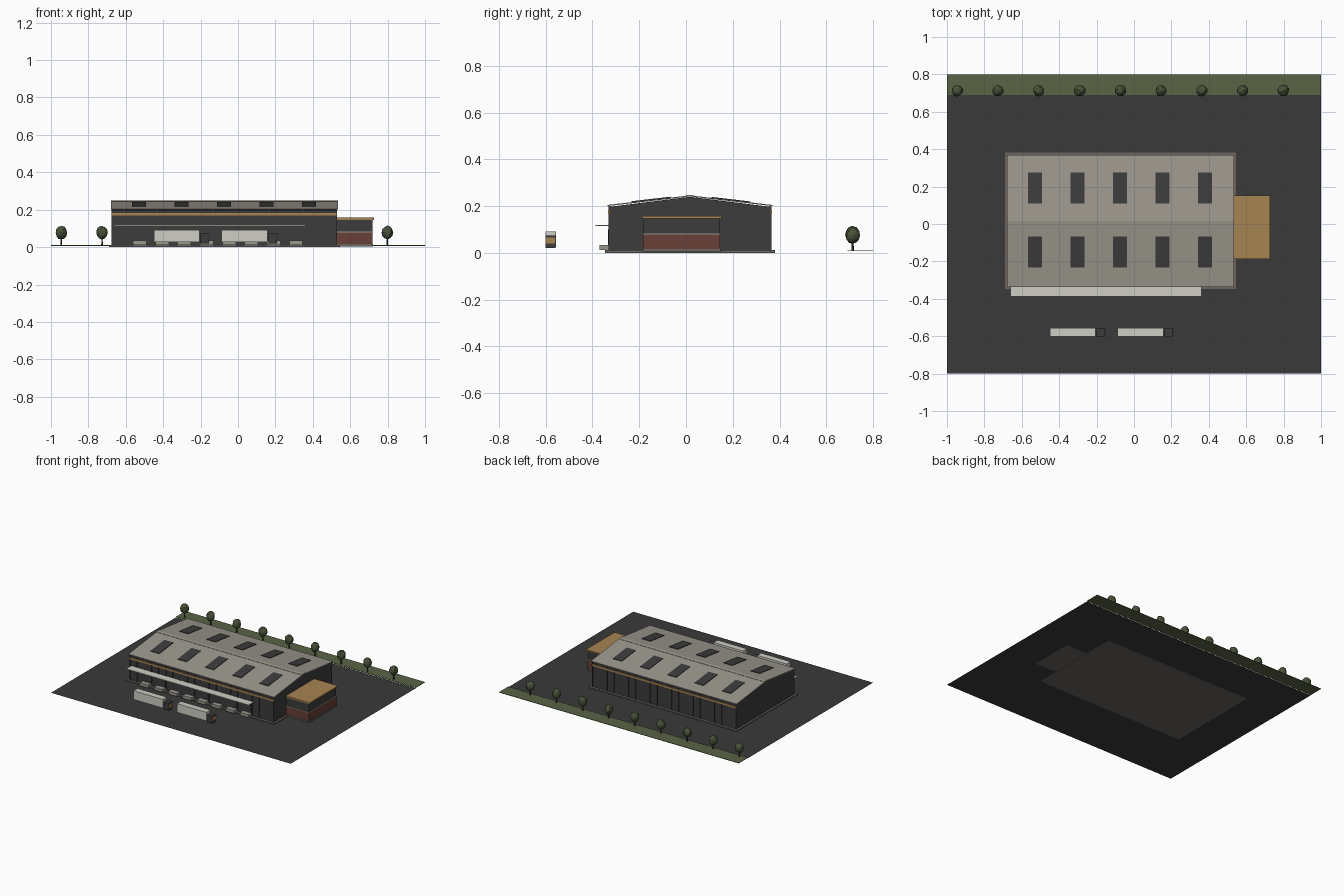
import bpy, bmesh, random
from mathutils import Matrix, Vector

random.seed(4)
cube = bpy.data.objects.get("Cube")
if cube:
    bpy.data.objects.remove(cube, do_unlink=True)


def material(name, r, g, b):
    m = bpy.data.materials.new(name)
    m.use_nodes = True
    m.diffuse_color = (r, g, b, 1)
    m.node_tree.nodes["Principled BSDF"].inputs["Base Color"].default_value = (r, g, b, 1)
    return m


ASPHALT = material("asphalt", .042, .042, .042)
GRASS = material("grass", .1, .125, .06)
ROOF = material("roof_grey", .33, .31, .27)
WALL = material("charcoal", .045, .045, .046)
TAN = material("ochre", .38, .23, .085)
BRICK = material("brick_red", .14, .05, .04)
LIGHT = material("off_white", .62, .62, .56)
SLAB = material("concrete", .15, .13, .115)
LEAF = material("leaf_green", .065, .085, .04)
BARK = material("bark", .05, .035, .025)


def finish(bm, name, mat):
    bmesh.ops.recalc_face_normals(bm, faces=bm.faces)
    mesh = bpy.data.meshes.new(name)
    bm.to_mesh(mesh)
    bm.free()
    mesh.materials.append(mat)
    ob = bpy.data.objects.new(name, mesh)
    bpy.context.collection.objects.link(ob)
    return ob


def box(name, mat, x, y, z):
    """Box from (low, high) pairs."""
    bm = bmesh.new()
    size = Vector([b - a for a, b in (x, y, z)])
    mid = Vector([(a + b) / 2 for a, b in (x, y, z)])
    bmesh.ops.create_cube(bm, size=1, matrix=Matrix.Translation(mid) @ Matrix.Diagonal(size).to_4x4())
    return finish(bm, name, mat)


def prism(name, mat, profile, x):
    """Extrude a (y, z) profile along x."""
    bm = bmesh.new()
    face = bm.faces.new([bm.verts.new((x[0], y, z)) for y, z in profile])
    new = bmesh.ops.extrude_face_region(bm, geom=[face])["geom"]
    moved = [v for v in new if isinstance(v, bmesh.types.BMVert)]
    bmesh.ops.translate(bm, verts=moved, vec=(x[1] - x[0], 0, 0))
    return finish(bm, name, mat)


def plane(name, mat, x, y, z):
    bm = bmesh.new()
    bm.faces.new([bm.verts.new((a, b, z)) for a, b in
                  ((x[0], y[0]), (x[1], y[0]), (x[1], y[1]), (x[0], y[1]))])
    return finish(bm, name, mat)


# Site
plane("yard", ASPHALT, (-1, 1), (-.8, .69), .005)
box("grass_verge", GRASS, (-1, 1), (.69, .8), (.007, .01))
box("foundation", SLAB, (-.69, .545), (-.347, .381), (0, .012))

# Hall
CY, HALF, EAVE, RIDGE = .017, .345, .2, .241
X0, X1 = -.675, .53
prism("hall_walls", WALL, [(CY - HALF, .01), (CY + HALF, .01), (CY + HALF, EAVE - .003),
                           (CY, RIDGE - .001), (CY - HALF, EAVE - .003)], (X0, X1))
R = HALF + .008
prism("roof", ROOF, [(CY - R, EAVE), (CY, RIDGE), (CY + R, EAVE),
                     (CY + R, EAVE + .005), (CY, RIDGE + .005), (CY - R, EAVE + .005)],
      (X0 - .005, X1 + .005))


def roof_z(y):
    return RIDGE + .005 - abs(y - CY) * (RIDGE - EAVE) / R


prism("ridge_cap", ROOF, [(CY - .02, roof_z(CY - .02)), (CY, RIDGE + .005), (CY + .02, roof_z(CY + .02)),
                          (CY + .02, roof_z(CY + .02) + .002), (CY, RIDGE + .007),
                          (CY - .02, roof_z(CY - .02) + .002)], (X0 - .005, X1 + .005))

# Ribs and ochre bands on the long walls
for side, label in ((-1, "front"), (1, "back")):
    y = CY + side * HALF
    for i in range(21):
        x = X0 + .004 + i * (X1 - X0 - .008) / 20
        box(f"{label}_rib", WALL, (x - .003, x + .003), (y - .004, y + .004), (.012, EAVE))
    box(f"{label}_band", TAN, (X0, X1), (y - .006, y + .006), (.169, .183))

# Skylights
for i in range(5):
    x = -.53 + i * .2275
    for lo, hi in ((-.233, -.067), (.11, .275)):
        prism("skylight", WALL, [(lo, roof_z(lo)), (hi, roof_z(hi)),
                                 (hi, roof_z(hi) + .004), (lo, roof_z(lo) + .004)],
              (x - .037, x + .037))

# Loading docks
box("dock_canopy", LIGHT, (-.66, .36), (-.388, -.328), (.114, .12))
for i in range(8):
    x = -.525 + i * .1193
    box("dock_platform", ROOF, (x - .036, x + .036), (-.37, -.328), (.012, .034))
    box("dock_door", WALL, (x - .032, x + .032), (-.334, -.328), (.034, .1))

# Office annex
box("office_plinth", SLAB, (.53, .723), (-.186, .148), (.004, .016))
box("office_base", BRICK, (.53, .72), (-.183, .145), (.016, .078))
box("office_sill", ROOF, (.53, .723), (-.186, .148), (.078, .083))
box("office_windows", WALL, (.53, .718), (-.181, .143), (.083, .146))
box("office_roof", TAN, (.53, .728), (-.188, .152), (.146, .157))

# Trucks
for x in (-.45, -.087):
    box("trailer", LIGHT, (x, x + .245), (-.602, -.556), (.026, .092))
    box("cab", WALL, (x + .249, x + .295), (-.602, -.558), (.02, .075))
    box("cab_grille", TAN, (x + .294, x + .297), (-.601, -.559), (.041, .066))

# Row of trees
for i in range(9):
    x = -.945 + i * .218
    bm = bmesh.new()
    bmesh.ops.create_cone(bm, cap_ends=True, segments=6, radius1=.005, radius2=.004, depth=.045,
                          matrix=Matrix.Translation((x, .713, .03)))
    finish(bm, "tree_trunk", BARK)
    bm = bmesh.new()
    bmesh.ops.create_icosphere(bm, subdivisions=2, radius=1)
    for v in bm.verts:
        v.co *= random.uniform(.92, 1.06)
    bmesh.ops.transform(bm, verts=bm.verts, matrix=Matrix.Translation((x, .713, .077))
                        @ Matrix.Diagonal((.031, .031, .037, 1)))
    finish(bm, "tree_crown", LEAF)
